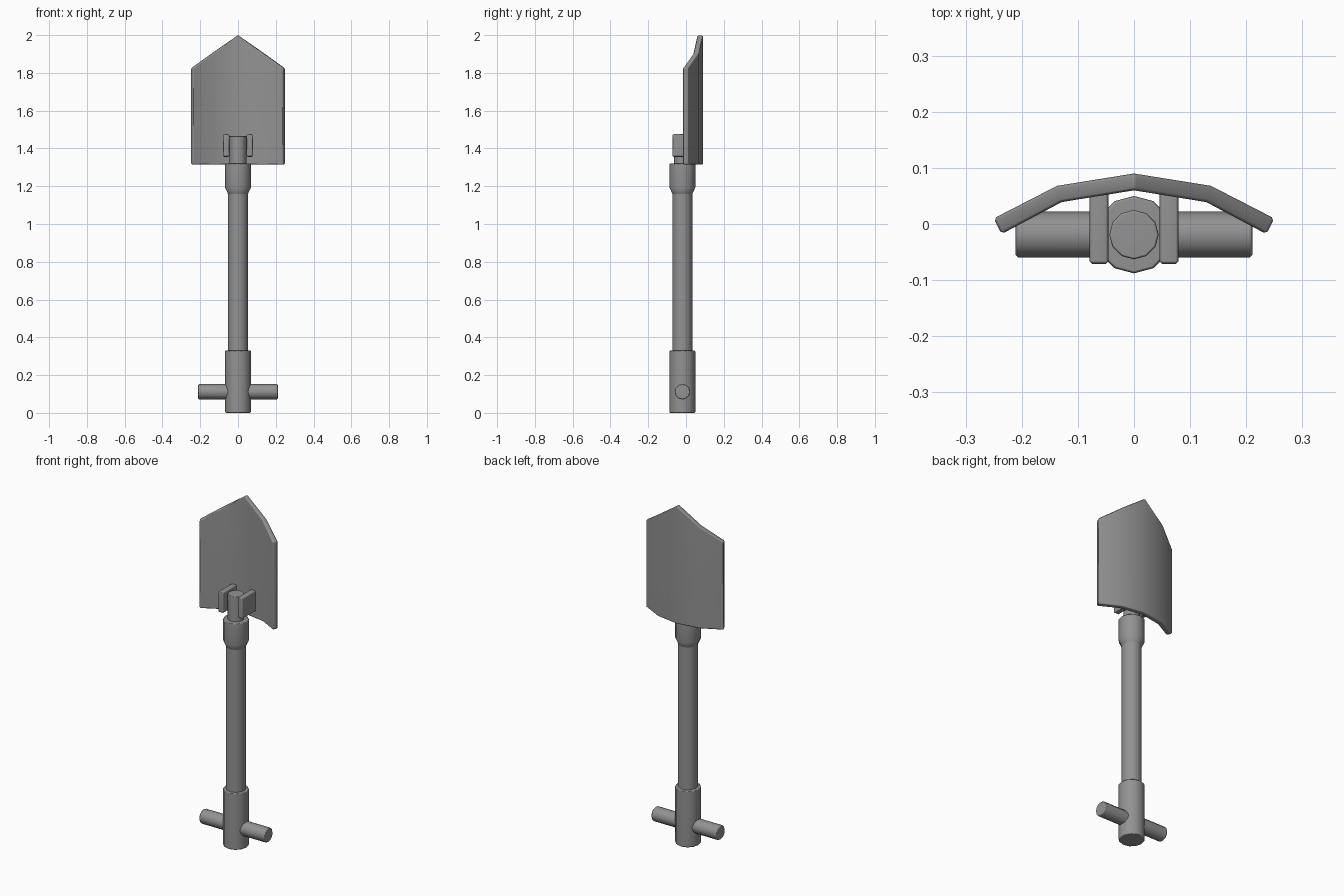
import bpy, bmesh, math
from mathutils import Matrix

if "Cube" in bpy.data.objects:
    bpy.data.objects.remove(bpy.data.objects["Cube"])

AXIS_Y = -0.019  # centre line of the handle

dark_metal = bpy.data.materials.new("dark_metal")
dark_metal.diffuse_color = (0.29, 0.29, 0.29, 1)
dark_metal.use_nodes = True
dark_metal.node_tree.nodes["Principled BSDF"].inputs["Base Color"].default_value = dark_metal.diffuse_color


def finish(name, bm, bevel=0.0):
    bmesh.ops.recalc_face_normals(bm, faces=bm.faces)
    if bevel:
        bmesh.ops.bevel(bm, geom=[e for e in bm.edges if e.calc_face_angle(0) > math.radians(40)],
                        offset=bevel, segments=1, affect='EDGES')
    mesh = bpy.data.meshes.new(name)
    bm.to_mesh(mesh)
    bm.free()
    mesh.materials.append(dark_metal)
    ob = bpy.data.objects.new(name, mesh)
    bpy.context.collection.objects.link(ob)
    bpy.ops.object.select_all(action='DESELECT')
    ob.select_set(True)
    bpy.context.view_layer.objects.active = ob
    bpy.ops.object.shade_smooth_by_angle(angle=math.radians(55))
    # Keep the large faces evenly shaded beside the small bevels
    weighted = ob.modifiers.new("weighted_normals", 'WEIGHTED_NORMAL')
    weighted.keep_sharp = True
    return ob


def lathe(name, profile, matrix, sides=12):
    """Closed turned solid from (radius, height) pairs."""
    bm = bmesh.new()
    rings = []
    for r, z in profile:
        angles = [2 * math.pi * i / sides for i in range(sides)]
        rings.append([bm.verts.new((r * math.cos(a), r * math.sin(a), z)) for a in angles])
    for a, b in zip(rings, rings[1:]):
        for i in range(sides):
            j = (i + 1) % sides
            bm.faces.new((a[i], a[j], b[j], b[i]))
    bm.faces.new(rings[0][::-1])
    bm.faces.new(rings[-1])
    bm.transform(matrix)
    return finish(name, bm)


upright = Matrix.Translation((0, AXIS_Y, 0))

# Handle
lathe("grip", [(0.064, 0), (0.069, 0.005), (0.069, 0.325), (0.064, 0.33)], upright)
lathe("shaft", [(0.053, 0.32), (0.053, 1.18)], upright)
lathe("collar", [(0.053, 1.16), (0.069, 1.195), (0.069, 1.315), (0.064, 1.32)], upright)
lathe("hinge_post", [(0.044, 1.31), (0.044, 1.462), (0.040, 1.466)], upright)

# Cross bar through the grip
lathe("cross_bar", [(0.036, -0.211), (0.041, -0.206), (0.041, 0.206), (0.036, 0.211)],
      Matrix.Translation((0, AXIS_Y, 0.112)) @ Matrix.Rotation(math.pi / 2, 4, 'Y'))

# Hinge plates either side of the post
for side, label in ((-1, "left"), (1, "right")):
    bm = bmesh.new()
    bmesh.ops.create_cube(bm, size=1, matrix=Matrix.Translation((side * 0.0625, -0.006, 1.416))
                          @ Matrix.Diagonal((0.034, 0.13, 0.12, 1)))
    finish("hinge_plate_" + label, bm, 0.005)

# Curved, pointed blade: columns of (front x, front y, back x, back y, top z)
half = [(0.236, -0.018, 0.250, 0.010, 1.825),
        (0.129, 0.039, 0.137, 0.068, 1.905)]
columns = ([(-a, b, -c, d, z) for a, b, c, d, z in half]
           + [(0, 0.060, 0, 0.090, 2.0)] + half[::-1])
bm = bmesh.new()
loops = []
for fx, fy, bx, by, z in columns:
    loops.append([bm.verts.new(p) for p in
                  ((fx, fy, 1.315), (bx, by, 1.315), (bx, by, z), (fx, fy, z))])
for a, b in zip(loops, loops[1:]):
    for i in range(4):
        j = (i + 1) % 4
        bm.faces.new((a[i], a[j], b[j], b[i]))
bm.faces.new(loops[0])
bm.faces.new(loops[-1])
finish("blade", bm, 0.005)
